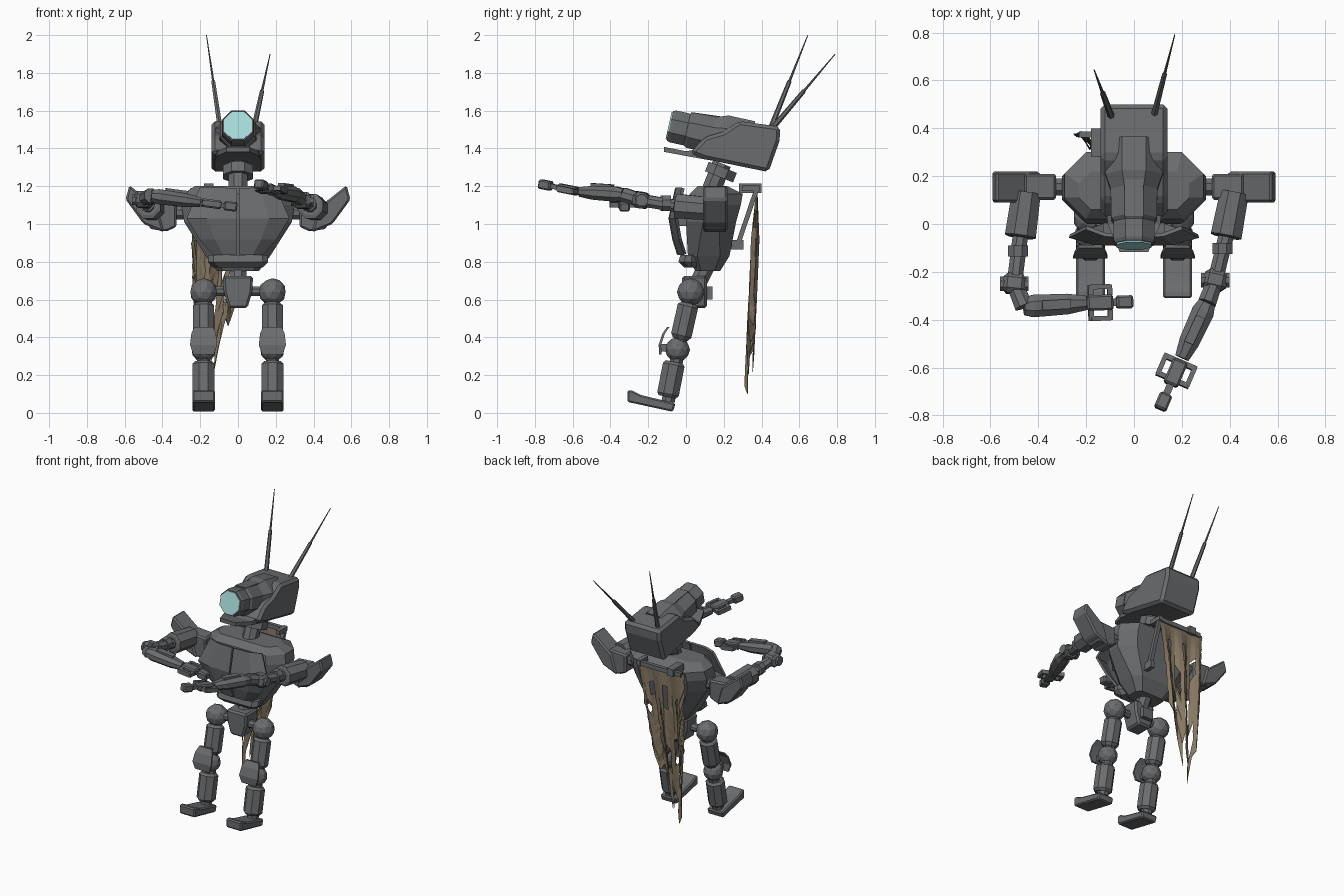
import bpy, bmesh, math, random
from mathutils import Vector

if "Cube" in bpy.data.objects:
    bpy.data.objects.remove(bpy.data.objects["Cube"])

random.seed(4)


def material(name, rgb):
    m = bpy.data.materials.new(name)
    m.diffuse_color = (*rgb, 1)
    m.use_nodes = True
    m.node_tree.nodes["Principled BSDF"].inputs["Base Color"].default_value = m.diffuse_color
    return m


METAL = material("grey metal", (0.145, 0.15, 0.157))
CLOTH = material("brown cloth", (0.235, 0.185, 0.12))
GLASS = material("pale cyan glass", (0.40, 0.73, 0.72))


def finish(bm, name, mat=METAL, bevel=0):
    bmesh.ops.recalc_face_normals(bm, faces=bm.faces)
    me = bpy.data.meshes.new(name)
    bm.to_mesh(me)
    bm.free()
    me.materials.append(mat)
    ob = bpy.data.objects.new(name, me)
    bpy.context.collection.objects.link(ob)
    if bevel:
        mod = ob.modifiers.new("bevel", "BEVEL")
        mod.width, mod.segments = bevel, 1
    return ob


def loft(name, rings, mat=METAL, bevel=0):
    """Skin a list of equal closed rings and cap both ends."""
    bm = bmesh.new()
    vs = [[bm.verts.new(p) for p in r] for r in rings]
    n = len(vs[0])
    for a, b in zip(vs, vs[1:]):
        for i in range(n):
            j = (i + 1) % n
            bm.faces.new((a[i], a[j], b[j], b[i]))
    bm.faces.new(vs[0])
    bm.faces.new(vs[-1])
    return finish(bm, name, mat, bevel)


def side_prism(name, pts, x0, x1, bevel=0):
    return loft(name, [[(x, y, z) for y, z in pts] for x in (x0, x1)], bevel=bevel)


def front_prism(name, pts, y0, y1, bevel=0):
    return loft(name, [[(x, y, z) for x, z in pts] for y in (y0, y1)], bevel=bevel)


def frame(d):
    d = d.normalized()
    ref = Vector((0, 0, 1)) if abs(d.z) < 0.8 else Vector((0, 1, 0))
    s = d.cross(ref).normalized()
    return d, s, s.cross(d)


def limb(name, stations, sides=8, flat=1.0, mat=METAL, bevel=0):
    """Faceted tube through (point, radius) stations along a straight axis."""
    d, s, u = frame(Vector(stations[-1][0]) - Vector(stations[0][0]))
    k = 1 / math.cos(math.pi / sides)
    rings = []
    for p, r in stations:
        ang = [2 * math.pi * (i + 0.5) / sides for i in range(sides)]
        rings.append([Vector(p) + r * k * (math.cos(a) * s + flat * math.sin(a) * u) for a in ang])
    return loft(name, rings, mat, bevel)


def ball(name, c, r):
    bm = bmesh.new()
    bmesh.ops.create_icosphere(bm, subdivisions=2, radius=r)
    bmesh.ops.translate(bm, verts=bm.verts, vec=c)
    return finish(bm, name)


def box(name, c, size, d=(0, 1, 0), bevel=0):
    """Box with size (along d, sideways, up)."""
    d, s, u = frame(Vector(d))
    c = Vector(c)
    q = [(-1, -1), (1, -1), (1, 1), (-1, 1)]
    rings = [[c + d * e * size[0] / 2 + s * i * size[1] / 2 + u * j * size[2] / 2 for i, j in q] for e in (-1, 1)]
    return loft(name, rings, bevel=bevel)


def octagon(z, hx, yf, yb, c):
    return [(-hx + c, yf, z), (hx - c, yf, z), (hx, yf + c, z), (hx, yb - c, z),
            (hx - c, yb, z), (-hx + c, yb, z), (-hx, yb - c, z), (-hx, yf + c, z)]


# Torso, waist and pelvis
loft("torso", [octagon(*r) for r in (
    (0.75, 0.11, 0.05, 0.18, 0.03), (0.83, 0.17, 0.01, 0.23, 0.05), (1.01, 0.285, 0.0, 0.265, 0.09),
    (1.10, 0.30, 0.01, 0.29, 0.09), (1.16, 0.29, 0.02, 0.30, 0.09), (1.20, 0.23, 0.06, 0.22, 0.05))])
loft("belt_guard", [octagon(z, hx, yf, 0.06, 0.03) for z, hx, yf in
                    ((0.77, 0.13, -0.01), (0.80, 0.16, -0.04), (0.835, 0.16, -0.03))])
limb("waist", [((0, 0.11, 0.78), 0.045), ((0, 0.07, 0.70), 0.045)])
front_prism("pelvis", [(-0.08, 0.725), (0.08, 0.725), (0.075, 0.64), (0.05, 0.555), (-0.05, 0.555), (-0.075, 0.64)],
            -0.02, 0.11, 0.012)
box("tail_block", (0, 0.12, 0.635), (0.04, 0.08, 0.07))
limb("hip_axle", [((-0.18, 0.03, 0.645), 0.025), ((0.18, 0.03, 0.645), 0.025)])

# Chest plates standing in front of the torso, split down the middle
for sx in (-1, 1):
    bm = bmesh.new()
    rows = [[bm.verts.new((sx * x, y, z)) for x, y in ((0.005, y0), (0.6 * hx, y0 + 0.005), (hx, y0 + 0.035))]
            for z, hx, y0 in ((1.19, 0.20, -0.05), (1.03, 0.27, -0.085), (0.92, 0.20, -0.065), (0.84, 0.13, -0.04))]
    for a, b in zip(rows, rows[1:]):
        for i in range(2):
            bm.faces.new((a[i], a[i + 1], b[i + 1], b[i]))
    plate = finish(bm, "chest_plate")
    sol = plate.modifiers.new("thickness", "SOLIDIFY")
    sol.thickness, sol.offset = 0.016, 0
    box("chest_mount", (sx * 0.1, -0.02, 1.02), (0.08, 0.06, 0.06))

# Neck and head
limb("neck", [((0, 0.13, 1.17), 0.05), ((0, 0.19, 1.32), 0.05)])
limb("neck_collar", [((0, 0.175, 1.25), 0.08), ((0, 0.195, 1.30), 0.08)])
side_prism("cranium", [(0.02, 1.375), (0.10, 1.46), (0.20, 1.49), (0.28, 1.545), (0.50, 1.515),
                       (0.495, 1.44), (0.437, 1.275), (0.10, 1.344)], -0.14, 0.14, 0.018)
loft("jaw", [[(-w, y, lo), (w, y, lo), (w, y, hi), (-w, y, hi)] for w, y, lo, hi in
             ((0.06, -0.116, 1.382, 1.408), (0.11, 0.0, 1.36, 1.385), (0.125, 0.14, 1.335, 1.41))])


def eye(y, r):
    return ((0, y, 1.52 - 0.22 * (y + 0.085)), r)


limb("eye_barrel", [eye(-0.085, 0.08), eye(-0.07, 0.086), eye(0.005, 0.086)])
limb("eye_housing", [eye(0.0, 0.08), eye(0.02, 0.095), eye(0.14, 0.098), eye(0.2, 0.12), eye(0.34, 0.12)])
limb("lens", [eye(-0.092, 0.074), eye(-0.08, 0.074)], mat=GLASS)
side_prism("head_ridge", [(0.03, 1.592), (0.30, 1.553), (0.30, 1.50), (0.03, 1.54)], -0.04, 0.04)
for base, tip in (((-0.095, 0.45, 1.51), (-0.167, 0.645, 2.0)), ((0.085, 0.46, 1.51), (0.17, 0.79, 1.9))):
    a, b = Vector(base), Vector(tip)
    limb("antenna", [(a, 0.013), (a.lerp(b, 0.5), 0.010), (a.lerp(b, 0.51), 0.006), (b, 0.002)], 6)

# Legs
for sx in (-1, 1):
    x = sx * 0.182
    ball("hip_ball", (x, 0.025, 0.64), 0.073)
    limb("thigh", [((x, 0.015, 0.58), 0.04), ((x, 0.01, 0.565), 0.055), ((x, -0.025, 0.41), 0.055),
                   ((x, -0.03, 0.39), 0.04)])
    ball("knee_ball", (x, -0.045, 0.335), 0.066)
    limb("leg_joint", [((x, 0.02, 0.62), 0.035), ((x, -0.095, 0.06), 0.035)])
    limb("shin", [((x, -0.062, 0.27), 0.045), ((x, -0.065, 0.255), 0.058), ((x, -0.095, 0.10), 0.058),
                  ((x, -0.10, 0.085), 0.045)])
    pts = [(-0.10, 0.455, 0.05), (-0.125, 0.42, 0.065), (-0.145, 0.36, 0.072), (-0.142, 0.31, 0.055)]
    loft("kneecap", [[(x - w, y, z), (x + w, y, z), (x + w, y + 0.013, z), (x - w, y + 0.013, z)]
                     for y, z, w in pts])
    box("kneecap_mount", (x, -0.11, 0.345), (0.06, 0.04, 0.04))
    side_prism("foot", [(-0.31, 0.12), (-0.285, 0.118), (-0.24, 0.095), (-0.055, 0.05), (-0.07, 0.006), (-0.31, 0.058)],
               x - 0.06, x + 0.06, 0.008)

# Shoulders
for sx in (-1, 1):
    limb("shoulder_axle", [((sx * 0.25, 0.155, 1.06), 0.035), ((sx * 0.40, 0.155, 1.06), 0.035)])
    front_prism("shoulder_block", [(sx * px, pz) for px, pz in
                ((0.325, 1.11), (0.46, 1.12), (0.47, 0.975), (0.38, 0.96), (0.325, 0.985))], 0.10, 0.21, 0.01)
    front_prism("shoulder_guard", [(sx * px, pz) for px, pz in
                ((0.43, 1.09), (0.575, 1.205), (0.595, 1.13), (0.50, 1.0), (0.39, 0.955))], 0.09, 0.22, 0.01)


# Arms: shoulder, cuff, elbow, wrist bend, palm and finger along a list of points
def arm(p):
    p = [Vector(v) for v in p]
    limb("upper_arm", [(p[0], 0.06), (p[1], 0.065), (p[1].lerp(p[2], 0.1), 0.05)], 8)
    limb("arm_rod", [(p[1], 0.032), (p[3], 0.032)])
    limb("arm_cuff", [(p[2] + Vector((0, 0.02, 0)), 0.042), (p[2] - Vector((0, 0.025, 0)), 0.042)])
    box("elbow", p[3], (0.085, 0.10, 0.085), p[3] - p[2], 0.02)
    limb("elbow_pin", [(p[3] - Vector((0.06, 0, 0)), 0.03), (p[3] + Vector((0.06, 0, 0)), 0.03)])
    limb("wrist_bend", [(p[3], 0.034), (p[4], 0.038)])
    a, b = p[4], p[5]
    limb("forearm", [(a, 0.036), (a.lerp(b, 0.15), 0.047), (a.lerp(b, 0.7), 0.043), (b, 0.03)], 8, 0.85)
    d, s, u = frame(b - a)
    box("forearm_cover", a.lerp(b, 0.5) + u * 0.038, (0.12, 0.04, 0.025), d)
    d, s, u = frame(p[6] - b)
    box("hand", b.lerp(p[6], 0.3), (0.11, 0.065, 0.045), d, 0.008)
    box("claw_bar", b + d * 0.02, (0.022, 0.15, 0.025), d)
    for e in (-1, 1):
        box("claw_prong", b + d * 0.06 + s * e * 0.066, (0.08, 0.02, 0.03), d)
        box("claw_tip", b + d * 0.1 + s * e * 0.052, (0.02, 0.045, 0.025), d)
    box("finger_rod", b.lerp(p[6], 0.55), ((p[6] - b).length * 0.8, 0.03, 0.025), d)
    box("fingertip", p[6] - d * 0.03, (0.07, 0.055, 0.05), d, 0.008)


arm([(0.42, 0.13, 1.08), (0.385, -0.05, 1.095), (0.37, -0.10, 1.11), (0.34, -0.235, 1.125),
     (0.305, -0.33, 1.155), (0.20, -0.56, 1.17), (0.11, -0.77, 1.212)])
arm([(-0.45, 0.13, 1.08), (-0.475, -0.05, 1.095), (-0.485, -0.11, 1.11), (-0.50, -0.25, 1.13),
     (-0.46, -0.345, 1.15), (-0.20, -0.33, 1.115), (-0.01, -0.325, 1.09)])

# Back rack that carries the cloth
box("rack_rod", (0.10, 0.325, 1.04), (0.31, 0.025, 0.025), (0, 0.34, 1))
box("rack_top", (0.10, 0.345, 1.19), (0.09, 0.03, 0.03))
box("rack_foot", (0.10, 0.26, 0.89), (0.09, 0.03, 0.05))
box("rack_clip", (-0.155, 0.34, 1.19), (0.12, 0.05, 0.05))
box("rack_bar", (-0.06, 0.375, 1.185), (0.34, 0.025, 0.03), (1, 0, 0))

# Tattered cloth: a tapering pleated sheet with torn slits and ragged tails
COLS, ROWS = 12, 24
tail = [0.72, 0.34, 0.30, 0.14, 0.10, 0.22, 0.30, 0.20, 0.36, 0.50, 0.46, 0.56, 0.62]
slits = {(c, r) for c, r0, n in ((2, 5, 3), (5, 3, 4), (9, 4, 3), (7, 8, 4), (3, 11, 4), (10, 9, 3),
                                 (5, 14, 4), (8, 15, 3), (2, 17, 4), (6, 20, 4), (4, 20, 4))
         for r in range(r0, r0 + n)}
bm = bmesh.new()
grid = []
for r in range(ROWS + 1):
    t = r / ROWS
    row = []
    for c in range(COLS + 1):
        u = c / COLS
        z = 1.19 - t * (1.19 - tail[c])
        drop = (1.19 - z) / 1.09
        x = -0.25 + 0.02 * drop + u * (0.35 - 0.19 * drop) + random.uniform(-0.004, 0.004)
        y = 0.378 - 0.045 * drop + 0.022 * min(1, drop * 4) * math.sin(u * 15 + drop)
        row.append(bm.verts.new((x, y, z)))
    grid.append(row)
for r in range(ROWS):
    for c in range(COLS):
        if (c, r) not in slits:
            bm.faces.new((grid[r][c], grid[r][c + 1], grid[r + 1][c + 1], grid[r + 1][c]))
bmesh.ops.delete(bm, geom=[v for v in bm.verts if not v.link_faces], context="VERTS")
cape = finish(bm, "tattered_cape", CLOTH)
sol = cape.modifiers.new("thickness", "SOLIDIFY")
sol.thickness = 0.004
